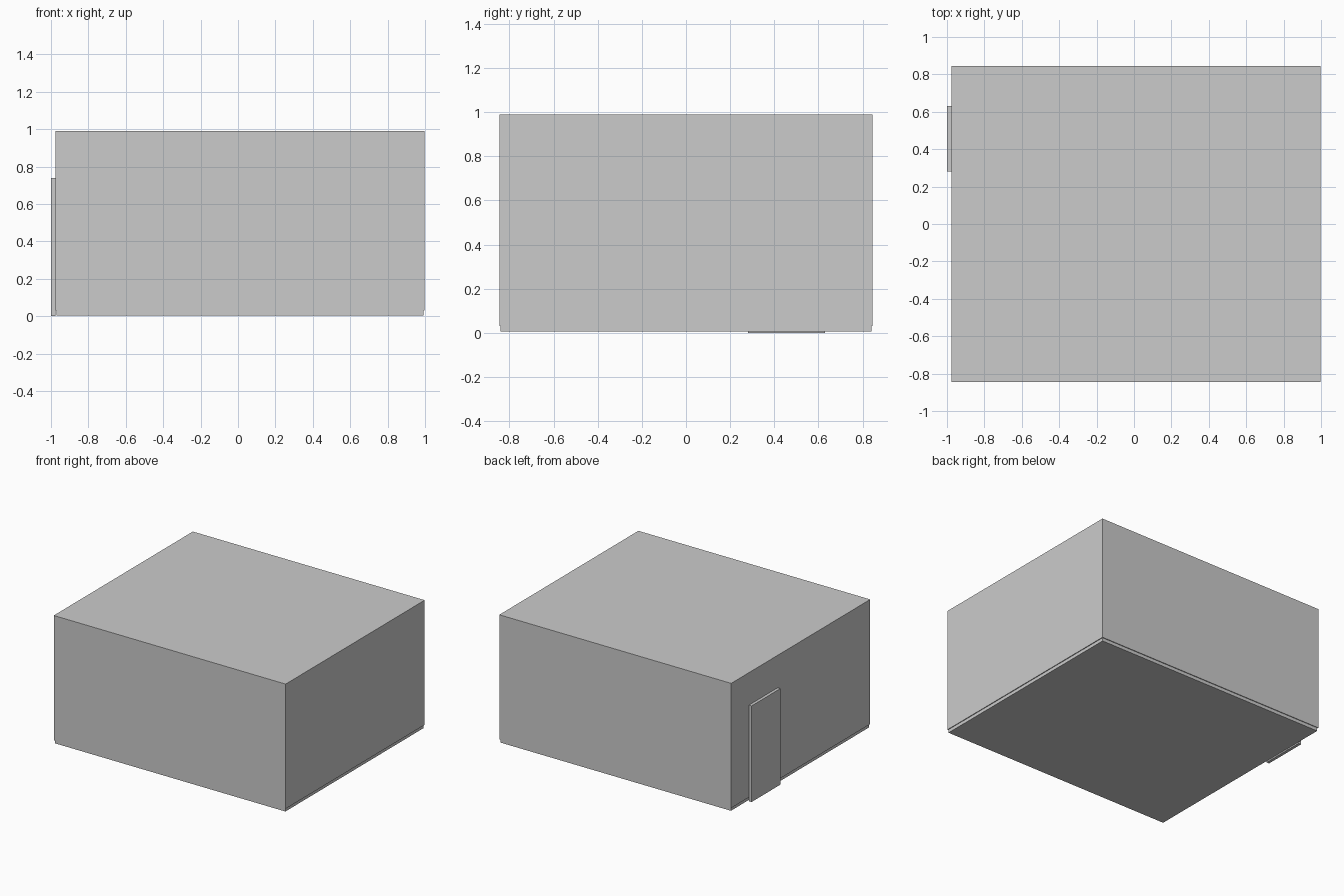
import bpy

if "Cube" in bpy.data.objects:
    bpy.data.objects.remove(bpy.data.objects["Cube"])


def box(name, lo, hi):
    """Axis-aligned box between two corners."""
    bpy.ops.mesh.primitive_cube_add(size=1, location=[(a + b) / 2 for a, b in zip(lo, hi)])
    ob = bpy.context.object
    ob.name = name
    ob.scale = [b - a for a, b in zip(lo, hi)]
    bpy.ops.object.transform_apply(location=False, rotation=False, scale=True)
    return ob


X0, X1, Y, LIP, INSET = -0.977, 0.998, 0.846, 0.03, 0.006

# Main block of the building
box("building_body", (X0, -Y, LIP), (X1, Y, 0.99))

# Slightly recessed plinth under the walls
box("plinth", (X0 + INSET, -Y + INSET, 0.005), (X1 - INSET, Y - INSET, LIP))

# Door slab standing proud of the left wall, reaching the ground
box("door", (-1.0, 0.28, 0.0), (X0, 0.63, 0.74))
